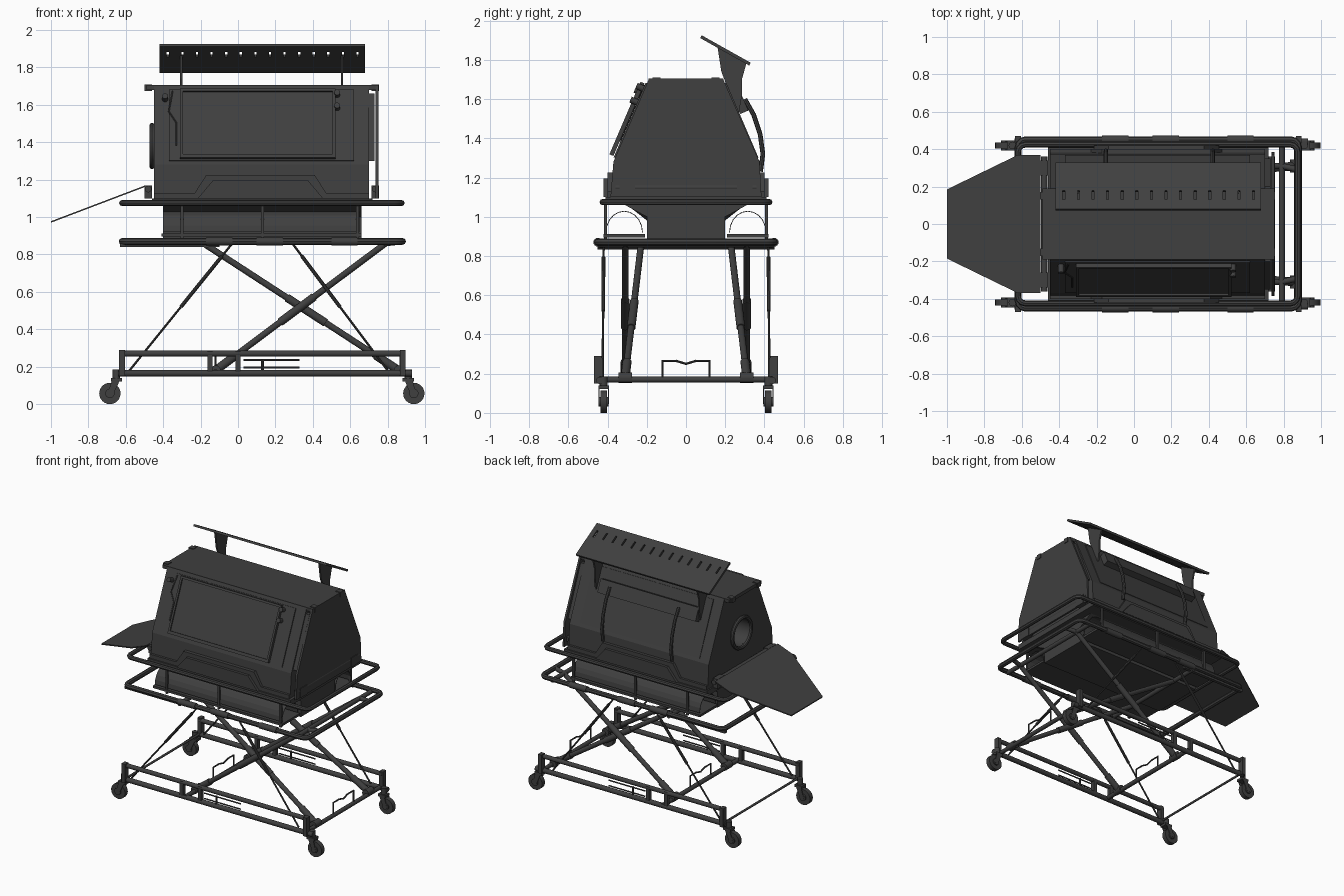
import bpy, bmesh, math
from mathutils import Vector, Matrix

old = bpy.data.objects.get("Cube")
if old:
    bpy.data.objects.remove(old, do_unlink=True)

mat = bpy.data.materials.new("charcoal")
mat.use_nodes = True
mat.diffuse_color = (0.05, 0.05, 0.05, 1)
mat.node_tree.nodes["Principled BSDF"].inputs["Base Color"].default_value = mat.diffuse_color


def finish(name, bm):
    bmesh.ops.recalc_face_normals(bm, faces=bm.faces)
    me = bpy.data.meshes.new(name)
    bm.to_mesh(me)
    bm.free()
    me.materials.append(mat)
    ob = bpy.data.objects.new(name, me)
    bpy.context.collection.objects.link(ob)
    return ob


def activate(ob):
    bpy.ops.object.select_all(action='DESELECT')
    ob.select_set(True)
    bpy.context.view_layer.objects.active = ob


def box(name, x0, x1, y0, y1, z0, z1):
    bm = bmesh.new()
    size = Matrix.Diagonal((x1 - x0, y1 - y0, z1 - z0, 1))
    mid = Matrix.Translation(((x0 + x1) / 2, (y0 + y1) / 2, (z0 + z1) / 2))
    bmesh.ops.create_cube(bm, size=1, matrix=mid @ size)
    return finish(name, bm)


def prism(name, points, push):
    """Extrude a flat polygon along a vector."""
    bm = bmesh.new()
    face = bm.faces.new([bm.verts.new(p) for p in points])
    out = bmesh.ops.extrude_face_region(bm, geom=[face])
    bmesh.ops.translate(bm, vec=push, verts=[v for v in out["geom"] if isinstance(v, bmesh.types.BMVert)])
    return finish(name, bm)


def tube(name, points, r, closed=False):
    """Sweep a round section along a path."""
    cu = bpy.data.curves.new(name, 'CURVE')
    cu.dimensions = '3D'
    cu.bevel_depth, cu.bevel_resolution, cu.use_fill_caps = r, 2, True
    sp = cu.splines.new('POLY')
    sp.points.add(len(points) - 1)
    for p, co in zip(sp.points, points):
        p.co = (*co, 1)
    sp.use_cyclic_u = closed
    ob = bpy.data.objects.new(name, cu)
    bpy.context.collection.objects.link(ob)
    cu.materials.append(mat)
    activate(ob)
    bpy.ops.object.convert(target='MESH')
    ob = bpy.context.object
    bpy.ops.object.shade_smooth_by_angle()
    return ob


def rod(name, a, b, r, sides=16):
    a, b = Vector(a), Vector(b)
    bm = bmesh.new()
    turn = (b - a).to_track_quat('Z', 'Y').to_matrix().to_4x4()
    bmesh.ops.create_cone(bm, cap_ends=True, segments=sides, radius1=r, radius2=r, depth=(b - a).length,
                          matrix=Matrix.Translation((a + b) / 2) @ turn)
    ob = finish(name, bm)
    activate(ob)
    bpy.ops.object.shade_smooth_by_angle()
    return ob


def ring_frame(name, x0, x1, y, z, r, corner=0.04):
    pts = []
    for i, (cx, cy) in enumerate([(x1, y), (x0, y), (x0, -y), (x1, -y)]):
        mx = cx - math.copysign(corner, cx)
        my = cy - math.copysign(corner, cy)
        for k in range(4):
            a = math.pi / 2 * (i + k / 3)
            pts.append((mx + corner * math.cos(a), my + corner * math.sin(a), z))
    return tube(name, pts, r, True)


# Cabin shell with a round port in the open end
section = [(-0.385, 1.10), (-0.37, 1.28), (-0.19, 1.70), (0.19, 1.70), (0.375, 1.28), (0.385, 1.10)]
body = prism("cabin", [(-0.45, y, z) for y, z in section], (1.15, 0, 0))
cutter = rod("port_cutter", (-0.6, 0, 1.38), (-0.3, 0, 1.38), 0.1, 32)
mod = body.modifiers.new("port", 'BOOLEAN')
mod.object = cutter
activate(body)
bpy.ops.object.modifier_apply(modifier="port")
bpy.data.objects.remove(cutter, do_unlink=True)
circle = [(-0.46, 0.11 * math.cos(i * math.pi / 16), 1.38 + 0.11 * math.sin(i * math.pi / 16)) for i in range(32)]
tube("port_rim", circle, 0.014, True)
box("top_lip", -0.49, 0.75, -0.19, 0.19, 1.68, 1.705)

# End doors: one closed, one folded down
prism("closed_end_door", [(0.735, y, z) for y, z in section], (0.015, 0, 0))
hinge = Vector((-0.5, 0, 1.16))
slope = Vector((-0.5, 0, -0.19))
prism("folded_end_door", [hinge + slope * t + Vector((0, y, 0)) for t, y in
      [(0, -0.37), (0.24, -0.37), (1, -0.185), (1, 0.185), (0.24, 0.37), (0, 0.37)]], (0, 0, 0.008))
for x in (-0.48, 0.735):
    rod("door_hinge_bar", (x, -0.36, 1.15), (x, 0.36, 1.15), 0.018)
    for y in (-0.3, 0.3):
        box("hinge_block", x - 0.02, x + 0.02, y - 0.04, y + 0.04, 1.10, 1.17)
    for y in (-0.17, 0.13):
        box("top_latch", x - 0.02, x + 0.02, y, y + 0.04, 1.675, 1.71)
for s in (-1, 1):
    prism("end_seal", [(0.70, s * 0.2, 1.66), (0.70, s * 0.35, 1.3), (0.70, s * 0.32, 1.3), (0.70, s * 0.17, 1.66)],
          (0.03, 0, 0))


def wall(x, z, out, s):
    """Point on a sloped side wall, pushed outward."""
    y = 0.19 + (1.70 - z) * 0.18 / 0.42
    return Vector((x, s * (y + out * 0.92), z + out * 0.39))


def panel(name, x0, x1, z0, z1, lift, thick, s):
    pts = [wall(x, z, lift, s) for x, z in [(x0, z0), (x1, z0), (x1, z1), (x0, z1)]]
    return prism(name, pts, (0, s * thick * 0.92, thick * 0.39))


# Front window, its frame and its catches; matching back panel and rolled flap
for s in (-1, 1):
    panel("side_panel", -0.37, 0.62, 1.30, 1.68, 0, 0.008, s)
panel("front_window", -0.30, 0.51, 1.31, 1.67, 0.012, 0.012, -1)
for x0, x1, z0, z1 in [(-0.31, -0.295, 1.31, 1.67), (0.505, 0.52, 1.31, 1.67),
                       (-0.31, 0.52, 1.305, 1.325), (-0.31, 0.52, 1.66, 1.675)]:
    panel("window_frame", x0, x1, z0, z1, 0.012, 0.022, -1)
for x, z in [(-0.39, 1.63), (0.53, 1.65), (0.53, 1.58)]:
    rod("window_catch", wall(x, z, 0, -1), wall(x, z, 0.045, -1), 0.016)
tube("latch_cable", [wall(x, z, 0.012, -1) for x, z in [(-0.35, 1.67), (-0.37, 1.56), (-0.33, 1.5), (-0.33, 1.38)]], 0.004)
panel("back_flap", -0.30, 0.51, 1.52, 1.61, 0.01, 0.045, 1)
for x in (-0.15, 0.42):
    tube("back_strap_tube", [(x, 0.30, 1.60), (x, 0.345, 1.52), (x, 0.378, 1.42), (x, 0.392, 1.32), (x, 0.38, 1.23)], 0.012)

# Stepped trapezoid trims low on both long sides
for s in (-1, 1):
    for a, h, out in [(0, 1.225, 0.40), (0.035, 1.195, 0.42)]:
        pts = [(-0.25 + a, 1.10), (-0.17 + a, h), (0.41 - a, h), (0.49 - a, 1.10)]
        prism("side_trim", [(x, s * 0.36, z) for x, z in pts], (0, s * (out - 0.36), 0))
    box("skirt", -0.45, 0.70, min(0, s * 0.40), max(0, s * 0.40), 1.09, 1.13)

# Slotted lamp hood on two brackets
bm = bmesh.new()
xs = [-0.42]
for i in range(14):
    c = -0.375 + i * 0.078
    xs += [c - 0.006, c + 0.006]
xs.append(0.68)
rows = [(0.08, 1.925), (0.13, 1.897), (0.18, 1.869), (0.33, 1.785)]
grid = [[bm.verts.new((x, y, z)) for x in xs] for y, z in rows]
for j in range(3):
    for i in range(len(xs) - 1):
        if not (j == 1 and i % 2):
            bm.faces.new((grid[j][i], grid[j][i + 1], grid[j + 1][i + 1], grid[j + 1][i]))
hood = finish("lamp_hood", bm)
hood.modifiers.new("thickness", 'SOLIDIFY').thickness = 0.016
for x in (-0.31, 0.55):
    prism("hood_bracket", [(x, y, z) for y, z in [(0.16, 1.87), (0.31, 1.79), (0.285, 1.7), (0.285, 1.62),
          (0.27, 1.53), (0.23, 1.61), (0.18, 1.74)]], (0.012, 0, 0))

# Pedestal and the curved side trays
prism("pedestal", [(-0.40, y, z) for y, z in [(-0.2, 0.88), (-0.2, 1.0), (-0.33, 1.07), (0.33, 1.07), (0.2, 1.0),
      (0.2, 0.88)]], (1.06, 0, 0))
box("cabin_floor", -0.46, 0.72, -0.41, 0.41, 1.06, 1.10)
for s in (-1, 1):
    arc = [(s * (0.315 + 0.095 * math.cos(math.pi * i / 10)), 0.92 + 0.11 * math.sin(math.pi * i / 10)) for i in range(11)]
    bm = bmesh.new()
    ends = [[bm.verts.new((x, y, z)) for y, z in arc] for x in (-0.40, 0.65)]
    for i in range(10):
        bm.faces.new((ends[0][i], ends[0][i + 1], ends[1][i + 1], ends[1][i]))
    shell = finish("tray_cover", bm)
    shell.modifiers.new("thickness", 'SOLIDIFY').thickness = 0.004
    box("tray_base", -0.41, 0.66, min(s * .21, s * .42), max(s * .21, s * .42), 0.895, 0.912)
    for x in (-0.30, 0.13, 0.64):
        box("tray_post", x - 0.008, x + 0.008, s * 0.41 - 0.008, s * 0.41 + 0.008, 0.88, 1.07)

# Upper and middle tube frames
ring_frame("upper_frame", -0.62, 0.875, 0.425, 1.075, 0.016)
ring_frame("middle_frame", -0.62, 0.88, 0.45, 0.87, 0.018)
rod("middle_crossbar", (0.79, -0.45, 0.86), (0.79, 0.45, 0.86), 0.016)
rod("scissor_top_bar", (-0.17, -0.45, 0.85), (-0.17, 0.45, 0.85), 0.016)
for s in (-1, 1):
    box("slide_rail", -0.63, -0.1, s * 0.43 - 0.012, s * 0.43 + 0.012, 0.84, 0.86)
    for x in (-0.17, 0.1, 0.5):
        rod("rail_sleeve", (x, s * 0.45, 0.87), (x + 0.14, s * 0.45, 0.87), 0.022)
    rod("frame_gusset", (0.79, s * 0.31, 0.86), (0.88, s * 0.29, 0.87), 0.016)

# Lower frame with double side rails
for s in (-1, 1):
    y = s * 0.44
    rod("bottom_rail", (-0.64, y, 0.165), (0.93, y, 0.165), 0.018)
    rod("bumper_rail", (-0.63, y, 0.27), (0.89, y, 0.27), 0.016)
    for x in (-0.62, -0.15, 0, 0.88):
        box("rail_post", x - 0.014, x + 0.014, y - 0.014, y + 0.014, 0.16, 0.28)
    for x in (-0.62, 0.88):
        box("corner_guard", x - 0.015, x + 0.015, s * 0.45 - 0.02, s * 0.45 + 0.02, 0.15, 0.29)
    for z in (0.195, 0.235):
        rod("foot_lever", (0.03, y, z), (0.33, y, z), 0.005, 8)
    rod("lever_link", (0.13, y, 0.18), (0.13, y, 0.24), 0.008, 8)
for x, r in [(-0.62, 0.008), (-0.12, 0.016), (0.87, 0.015)]:
    rod("lower_crossbar", (x, -0.45, 0.17), (x, 0.45, 0.17), r)
for x in (-0.12, 0.87):
    tube("foot_bail", [(x, -0.12, 0.18), (x, -0.12, 0.265), (x, -0.05, 0.265), (x, 0, 0.25), (x, 0.05, 0.265),
                       (x, 0.12, 0.265), (x, 0.12, 0.18)], 0.006)

# Scissor legs and gas struts
for s in (-1, 1):
    legs = [((0.79, s * 0.31, 0.86), (-0.12, s * 0.31, 0.18)), ((-0.17, s * 0.23, 0.85), (0.86, s * 0.31, 0.18))]
    for top, foot in legs:
        top, foot = Vector(top), Vector(foot)
        rod("scissor_leg", top, foot, 0.017)
        rod("leg_sleeve", top.lerp(foot, 0.42), top.lerp(foot, 0.62), 0.022)
        rod("leg_sleeve", top.lerp(foot, 0.88), foot, 0.023)
        rod("leg_pivot", foot - Vector((0, 0.035, 0)), foot + Vector((0, 0.035, 0)), 0.027)
    for top, foot in [((-0.03, s * 0.42, 0.86), (-0.58, s * 0.425, 0.18)), ((0.29, s * 0.42, 0.86), (0.80, s * 0.425, 0.18))]:
        top, foot = Vector(top), Vector(foot)
        rod("gas_strut", top, foot, 0.006, 8)
        rod("strut_cylinder", top.lerp(foot, 0.1), top.lerp(foot, 0.5), 0.010, 10)

# Casters
for s in (-1, 1):
    for x, stem in [(-0.685, -0.65), (0.94, 0.91)]:
        y = s * 0.42
        rod("wheel", (x, y - 0.017, 0.057), (x, y + 0.017, 0.057), 0.057, 24)
        rod("wheel_hub", (x, y - 0.026, 0.057), (x, y + 0.026, 0.057), 0.025)
        for d in (-0.022, 0.022):
            prism("caster_fork", [(x - 0.015, y + d, 0.045), (x + 0.015, y + d, 0.045), (stem + 0.022, y + d, 0.135),
                  (stem - 0.022, y + d, 0.135)], (0, math.copysign(0.005, d), 0))
        box("caster_head", stem - 0.03, stem + 0.03, y - 0.027, y + 0.027, 0.122, 0.14)
        rod("caster_stem", (stem, y, 0.13), (stem, y, 0.185), 0.02)
